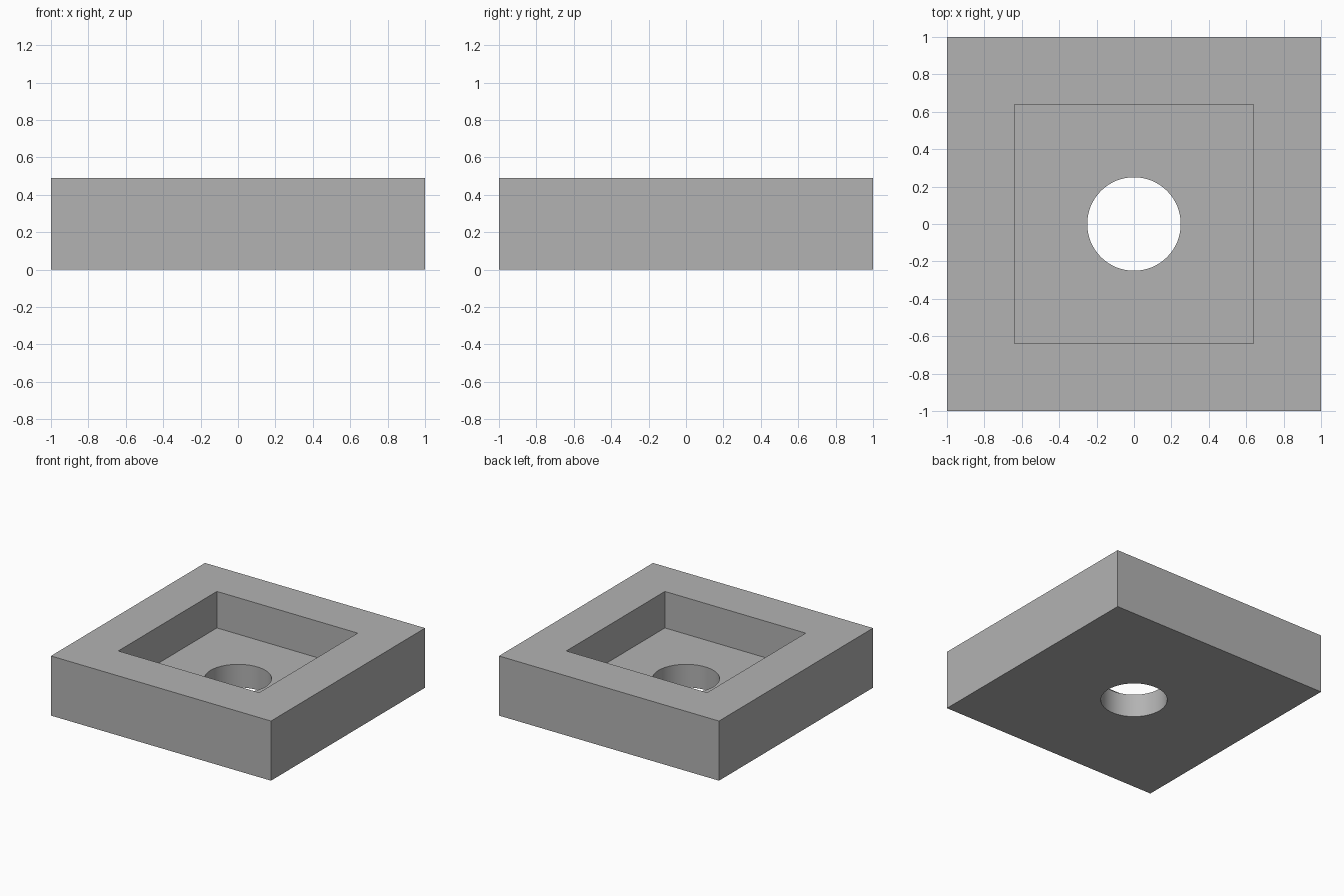
import bpy

HEIGHT = 0.49
FLOOR = 0.19

# Remove the default object
cube = bpy.data.objects.get("Cube")
if cube:
    bpy.data.objects.remove(cube, do_unlink=True)

# Plain grey material
grey = bpy.data.materials.new("grey")
grey.use_nodes = True
colour = (0.45, 0.45, 0.45, 1)
grey.diffuse_color = colour
grey.node_tree.nodes["Principled BSDF"].inputs["Base Color"].default_value = colour


def box(name, width, bottom, top):
    bpy.ops.mesh.primitive_cube_add(size=1, location=(0, 0, (bottom + top) / 2))
    ob = bpy.context.object
    ob.name = name
    ob.scale = (width, width, top - bottom)
    bpy.ops.object.transform_apply(location=True, rotation=False, scale=True)
    return ob


# Square block
block = box("square_block", 2, 0, HEIGHT)
block.data.materials.append(grey)

# Square pocket cutter, open at the top
pocket = box("pocket_cutter", 1.28, FLOOR, HEIGHT + 0.2)

# Round through-hole cutter
bpy.ops.mesh.primitive_cylinder_add(vertices=64, radius=0.25, depth=2)
hole = bpy.context.object
hole.name = "hole_cutter"

# Cut the pocket and the hole, then discard the cutters
bpy.context.view_layer.objects.active = block
for cutter in (pocket, hole):
    cutter.hide_render = True
    cut = block.modifiers.new(cutter.name, 'BOOLEAN')
    cut.operation = 'DIFFERENCE'
    cut.solver = 'EXACT'
    cut.object = cutter
    bpy.ops.object.modifier_apply(modifier=cut.name)
    bpy.data.objects.remove(cutter, do_unlink=True)

# Smooth hole wall with sharp edges kept
bpy.ops.object.select_all(action='DESELECT')
block.select_set(True)
bpy.ops.object.shade_smooth_by_angle()
